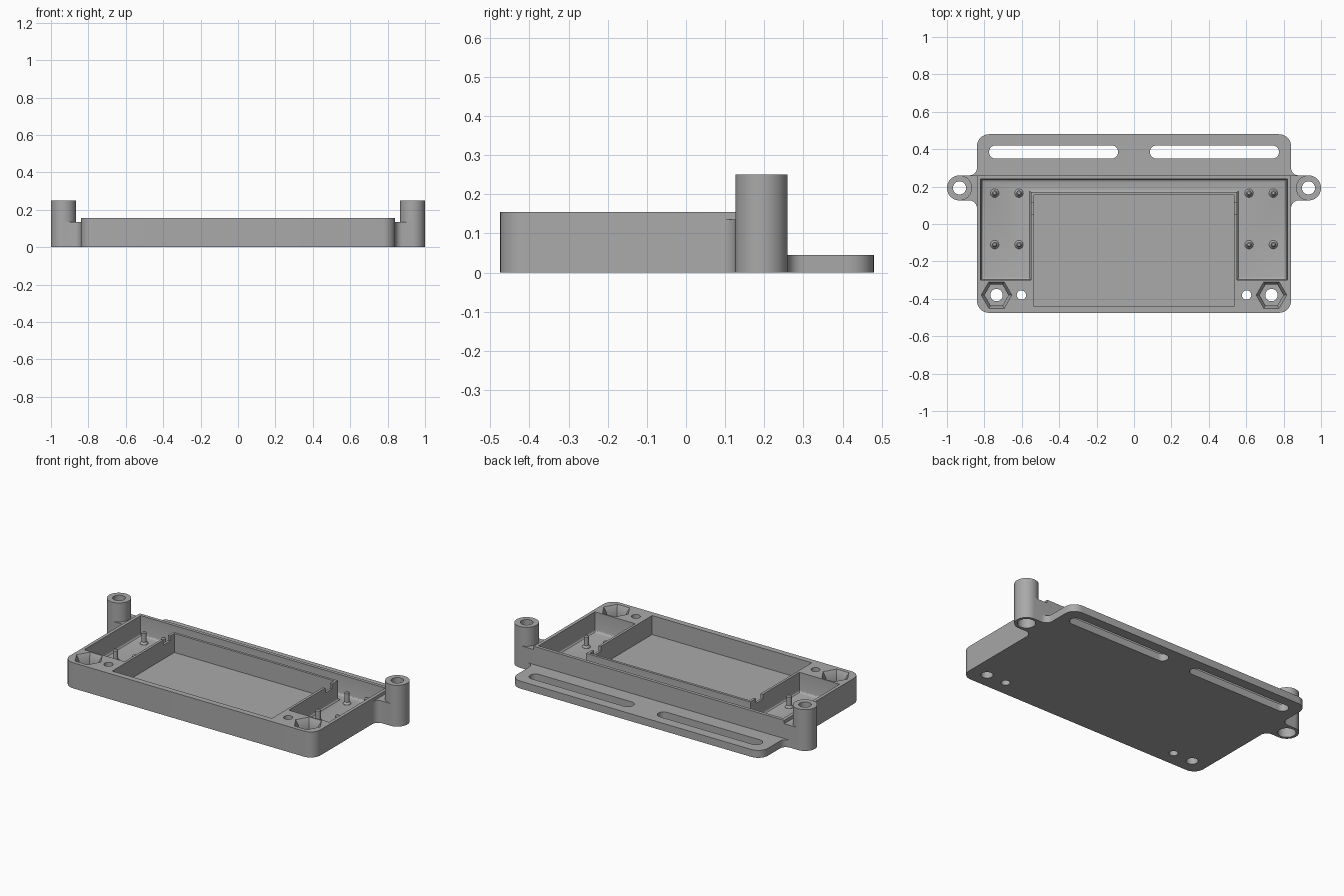
import bpy, bmesh, math
from mathutils import Vector

cube = bpy.data.objects.get("Cube")
if cube:
    bpy.data.objects.remove(cube, do_unlink=True)

grey = bpy.data.materials.new("mid grey")
grey.use_nodes = True
colour = (0.4, 0.4, 0.4, 1)
grey.diffuse_color = colour
grey.node_tree.nodes["Principled BSDF"].inputs["Base Color"].default_value = colour

H, W = 0.155, 0.84          # case height and half width
FRONT, BACK = -0.475, 0.26


def arc(cx, cy, r, a0, a1, n=8):
    return [(cx + r * math.cos(math.radians(a0 + (a1 - a0) * i / n)),
             cy + r * math.sin(math.radians(a0 + (a1 - a0) * i / n))) for i in range(n + 1)]


def circle(cx, cy, r, n=40):
    return arc(cx, cy, r, 0, 360, n)[:-1]


def rounded(x0, x1, y0, y1, r):
    return (arc(x1 - r, y1 - r, r, 0, 90) + arc(x0 + r, y1 - r, r, 90, 180)
            + arc(x0 + r, y0 + r, r, 180, 270) + arc(x1 - r, y0 + r, r, 270, 360))


def rect(x0, x1, y0, y1):
    return [(x0, y0), (x1, y0), (x1, y1), (x0, y1)]


def flip(points):
    return [(-x, y) for x, y in reversed(points)]


def loft(name, outlines, heights):
    """Solid through matching outlines stacked at the given heights."""
    bm = bmesh.new()
    rings = [[bm.verts.new((x, y, z)) for x, y in o] for o, z in zip(outlines, heights)]
    n = len(rings[0])
    for a, b in zip(rings, rings[1:]):
        for i in range(n):
            j = (i + 1) % n
            bm.faces.new((a[i], a[j], b[j], b[i]))
    bm.faces.new(rings[0][::-1])
    bm.faces.new(rings[-1])
    bmesh.ops.recalc_face_normals(bm, faces=bm.faces)
    mesh = bpy.data.meshes.new(name)
    bm.to_mesh(mesh)
    bm.free()
    mesh.materials.append(grey)
    ob = bpy.data.objects.new(name, mesh)
    bpy.context.collection.objects.link(ob)
    return ob


def prism(name, outline, z0, z1):
    return loft(name, [outline, outline], [z0, z1])


def soften_floor(ob, size):
    """Round the lowest edges of a pocket cutter."""
    bm = bmesh.new()
    bm.from_mesh(ob.data)
    low = min(v.co.z for v in bm.verts)
    edges = [e for e in bm.edges if all(v.co.z < low + 1e-5 for v in e.verts)]
    bmesh.ops.bevel(bm, geom=edges, offset=size, segments=3, profile=0.5, affect='EDGES')
    bm.to_mesh(ob.data)
    bm.free()
    return ob


def activate(ob):
    bpy.ops.object.select_all(action='DESELECT')
    ob.select_set(True)
    bpy.context.view_layer.objects.active = ob


def combine(ob, other, operation):
    mod = ob.modifiers.new(operation.lower(), 'BOOLEAN')
    mod.operation, mod.solver, mod.object = operation, 'EXACT', other
    activate(ob)
    bpy.ops.object.modifier_apply(modifier=mod.name)
    bpy.data.objects.remove(other, do_unlink=True)


# Case block with rounded front corners
r = 0.065
case = prism("case", arc(-W + r, FRONT + r, r, 180, 270) + arc(W - r, FRONT + r, r, 270, 360)
             + [(W, BACK), (-W, BACK)], 0, H)

# Rear mounting flange, flared toward the posts
half = ([(0.933, 0.2), (0.933, BACK)] + arc(W + 0.04, BACK + 0.04, 0.04, 270, 180)
        + arc(W - 0.065, 0.48 - 0.065, 0.065, 0, 90))
combine(case, prism("flange", half + flip(half), 0, 0.045), 'UNION')

# Side webs and tall posts
PX, PY, PR = 0.933, 0.193, 0.067
web = ([(0.8, BACK), (0.8, 0.086)] + arc(W + 0.04, 0.086, 0.04, 180, 90)
       + [(PX, 0.126), (PX, BACK)])
post = circle(PX, PY, PR, 48)
for points, top in ((web, 0.135), (post, 0.25)):
    for side in (points, flip(points)):
        combine(case, prism("support", side, 0, top), 'UNION')

# Pockets: centre tray, and side bays joined by a channel behind it
cuts = [prism("centre_pocket", rect(-0.535, 0.535, -0.44, 0.155), 0.04, 0.3)]
bay = [(0.55, 0.17), (0.55, -0.3), (0.82, -0.3), (0.82, 0.24)]
cuts.append(soften_floor(prism("bay_pocket", bay + flip(bay), 0.035, 0.3), 0.016))

# Holes, slots, nut recesses and wire notches on both sides
for s in (1, -1):
    cuts += [
        prism("post_hole", circle(s * PX, PY, 0.035), -0.1, 0.4),
        prism("post_counterbore", circle(s * PX, PY, 0.05), -0.1, 0.1),
        prism("screw_hole", circle(s * 0.735, -0.38, 0.033), -0.1, 0.3),
        prism("pin_hole", circle(s * 0.602, -0.38, 0.025), -0.1, 0.3),
        loft("nut_recess", [circle(s * 0.735, -0.38, k, 6) for k in (0.064, 0.064, 0.082, 0.082)],
             [0.08, 0.125, H, 0.3]),
        prism("wire_notch", rect(s * 0.5425 - 0.012, s * 0.5425 + 0.012, 0.05, 0.115), 0.125, 0.3),
    ]
    x0, x1 = sorted((s * 0.085, s * 0.775))
    cuts.append(prism("slot", rounded(x0, x1, 0.35, 0.42, 0.034), -0.1, 0.3))
for cut in cuts:
    combine(case, cut, 'DIFFERENCE')
activate(case)
bpy.ops.object.shade_smooth_by_angle(angle=math.radians(30))

# Board pegs with flared feet
for x in (-0.745, -0.615, 0.615, 0.745):
    for y in (-0.11, 0.165):
        radii = (0.023, 0.023, 0.014, 0.014, 0.008)
        peg = loft("board_peg", [circle(x, y, k, 20) for k in radii],
                   [0.03, 0.037, 0.048, 0.1, 0.106])
        activate(peg)
        bpy.ops.object.shade_smooth_by_angle(angle=math.radians(30))
